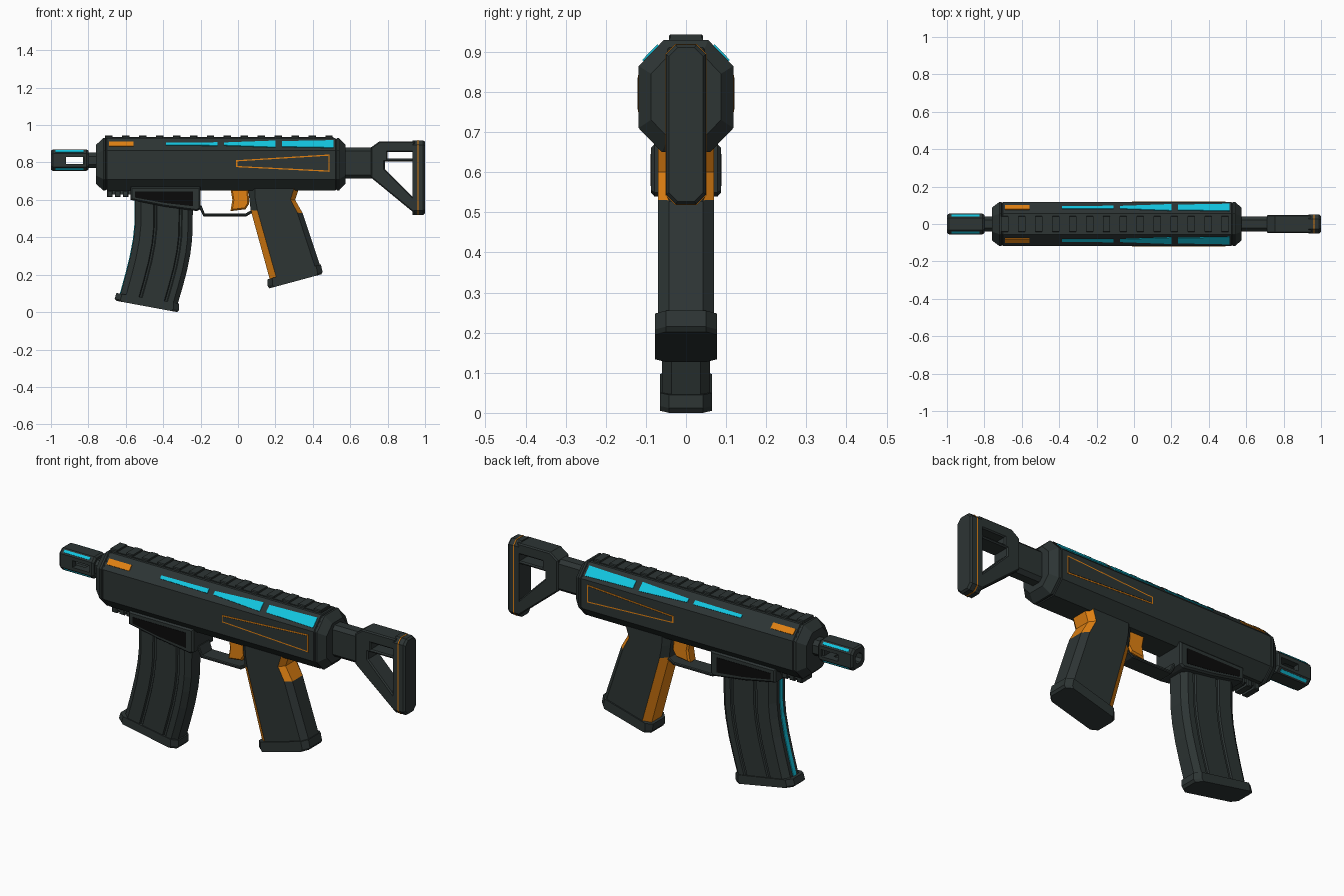
import bpy, bmesh
from mathutils import Vector

if "Cube" in bpy.data.objects:
    bpy.data.objects.remove(bpy.data.objects["Cube"])


def material(name, rgb):
    m = bpy.data.materials.new(name)
    m.use_nodes = True
    m.diffuse_color = (*rgb, 1)
    m.node_tree.nodes["Principled BSDF"].inputs["Base Color"].default_value = (*rgb, 1)
    return m


DARK = material("dark_gunmetal", (0.026, 0.035, 0.034))
BLACK = material("black", (0.003, 0.003, 0.003))
ORANGE = material("orange", (0.75, 0.22, 0.006))
CYAN = material("cyan", (0.006, 0.56, 0.74))


def finish(name, bm, *mats):
    bmesh.ops.recalc_face_normals(bm, faces=bm.faces)
    mesh = bpy.data.meshes.new(name)
    bm.to_mesh(mesh)
    bm.free()
    for m in mats:
        mesh.materials.append(m)
    ob = bpy.data.objects.new(name, mesh)
    bpy.context.collection.objects.link(ob)
    return ob


def loft(name, rings, *mats, paint=None):
    """Skin closed rings of points; paint(segment, edge) picks a material slot."""
    bm = bmesh.new()
    vs = [[bm.verts.new(p) for p in r] for r in rings]
    n = len(vs[0])
    for i in range(len(vs) - 1):
        for j in range(n):
            k = (j + 1) % n
            f = bm.faces.new((vs[i][j], vs[i][k], vs[i + 1][k], vs[i + 1][j]))
            f.material_index = paint(i, j) if paint else 0
    bm.faces.new(vs[0])
    bm.faces.new(vs[-1])
    return finish(name, bm, *mats)


def prism(name, pts, y0, y1, mat, chamfer=0.0):
    """Extrude an x-z outline along y, with optional chamfered rims."""
    bm = bmesh.new()
    f = bm.faces.new([bm.verts.new((x, y0, z)) for x, z in pts])
    ext = bmesh.ops.extrude_face_region(bm, geom=[f])["geom"]
    for v in ext:
        if isinstance(v, bmesh.types.BMVert):
            v.co.y = y1
    if chamfer:
        rims = [e for e in bm.edges if abs(e.verts[0].co.y - e.verts[1].co.y) < 1e-6]
        bmesh.ops.bevel(bm, geom=rims, offset=chamfer, segments=1,
                        affect='EDGES', clamp_overlap=True)
    return finish(name, bm, mat)


def box(name, x0, x1, hy, z0, z1, mat, chamfer=0.0):
    return prism(name, [(x0, z0), (x1, z0), (x1, z1), (x0, z1)], -hy, hy, mat, chamfer)


def octagon(x, hy, z0, z1, c):
    half = [(hy - c, z0), (hy, z0 + c), (hy, z1 - c), (hy - c, z1)]
    return [(x, y, z) for y, z in half] + [(x, -y, z) for y, z in reversed(half)]


def handle(name, stations, hy, half, *mats, paint=None):
    """Loft a mirrored section between front and back guide points."""
    rings = []
    for xf, zf, xb, zb in stations:
        side = [(xf + (xb - xf) * u, -v * hy, zf + (zb - zf) * u) for u, v in half]
        rings.append(side + [(x, -y, z) for x, y, z in reversed(side)])
    return loft(name, rings, *mats, paint=paint)


# Receiver: octagonal body with tapered ends and a seam near each cap
MID_Z = 0.79
SECTION = [(0.06, 0.65), (0.118, 0.71), (0.118, 0.865), (0.055, 0.93)]


def body_ring(x, s):
    half = [(y * s, MID_Z + (z - MID_Z) * s) for y, z in SECTION]
    return [(x, y, z) for y, z in half] + [(x, -y, z) for y, z in reversed(half)]


loft("receiver", [body_ring(x, s) for x, s in (
    (-0.76, 0.74), (-0.72, 1), (-0.71, 1), (-0.707, 0.97), (-0.703, 0.97), (-0.70, 1),
    (0.52, 1), (0.523, 0.97), (0.527, 0.97), (0.53, 1), (0.54, 1), (0.575, 0.74))], DARK)

# Top rail and front lower rail
box("top_rail_base", -0.70, 0.51, 0.042, 0.92, 0.935, DARK)
for i in range(14):
    x = -0.69 + i * 0.0905
    box("top_rail_tooth", x - 0.02, x + 0.02, 0.043, 0.925, 0.944, DARK, 0.004)
box("lower_rail_base", -0.70, -0.55, 0.04, 0.63, 0.66, DARK)
for i in range(3):
    x = -0.685 + i * 0.042
    box("lower_rail_tooth", x - 0.015, x + 0.015, 0.045, 0.615, 0.65, DARK, 0.004)

# Coloured plates on the upper slanted faces
(y_low, z_low), (y_top, z_top) = SECTION[2:]


def slant_plate(name, x0, x1, w0, w1, mat):
    """Plate on both shoulders, half-widths w0 and w1 across at its two ends."""
    for s in (-1, 1):
        rings = []
        for lift in (-0.002, 0.003):
            ring = []
            for x, w in ((x0, -w0), (x1, -w1), (x1, w1), (x0, w0)):
                y = 0.087 + w
                z = z_low + (y_low - y) * (z_top - z_low) / (y_low - y_top)
                ring.append((x, s * (y + lift), z + lift))
            rings.append(ring)
        loft(name, rings, mat)


slant_plate("front_marker", -0.69, -0.56, 0.011, 0.011, ORANGE)
slant_plate("light_panel_front", -0.385, -0.11, 0.006, 0.008, CYAN)
slant_plate("light_panel_middle", -0.075, 0.20, 0.007, 0.017, CYAN)
slant_plate("light_panel_rear", 0.235, 0.51, 0.014, 0.019, CYAN)

# Side panels: orange outline with a dark centre, and black well recesses
PANEL = [(-0.01, 0.775), (0.49, 0.75), (0.49, 0.843), (-0.01, 0.812)]
INNER = [(-0.004, 0.781), (0.484, 0.757), (0.484, 0.836), (-0.004, 0.806)]
RECESS = [(-0.55, 0.645), (-0.55, 0.612), (-0.39, 0.583), (-0.24, 0.566), (-0.24, 0.645)]
for s in (-1, 1):
    prism("side_panel_outline", PANEL, s * 0.116, s * 0.1195, ORANGE)
    prism("side_panel_centre", INNER, s * 0.116, s * 0.121, DARK)
    prism("well_recess", RECESS, s * 0.085, s * 0.0885, BLACK)

# Magazine well
prism("magazine_well", [(-0.575, 0.67), (-0.575, 0.60), (-0.40, 0.565), (-0.22, 0.54),
                        (-0.20, 0.55), (-0.20, 0.67)], -0.087, 0.087, DARK, 0.008)

# Curved magazine with side grooves, stripe and base
MAG = [(-0.55, 0.62, -0.24, 0.60), (-0.55, 0.47, -0.245, 0.39), (-0.558, 0.39, -0.255, 0.31),
       (-0.575, 0.30, -0.273, 0.22), (-0.60, 0.20, -0.297, 0.13), (-0.63, 0.09, -0.325, 0.035)]
RIBS = [(0, 0.55), (0.1, 1)]
for u in (0.32, 0.76):
    RIBS += [(u, 1), (u + 0.015, 0.88), (u + 0.045, 0.88), (u + 0.06, 1)]
RIBS += [(0.92, 1), (1, 0.6)]
CHAMFERED = [(0, 0.65), (0.09, 1), (0.91, 1), (1, 0.65)]
handle("magazine", MAG, 0.06, RIBS, DARK)
handle("magazine_stripe", [(xf - 0.004, zf, xf + 0.01, zf) for xf, zf, _, _ in MAG],
       0.012, [(0, 1), (1, 1)], CYAN)
handle("magazine_base", [(-0.65, 0.102, -0.315, 0.045), (-0.66, 0.07, -0.315, 0.012),
                         (-0.65, 0.06, -0.325, 0.0)], 0.065, CHAMFERED, DARK)


# Pistol grip: orange front strip below, orange web at the upper back
def grip_paint(i, j):
    if i == 2 and j in (0, 6, 7):
        return 1
    return 1 if i < 2 and j in (2, 3, 4) else 0


handle("grip", [(0.055, 0.66, 0.325, 0.66), (0.06, 0.61, 0.305, 0.60),
                (0.068, 0.545, 0.345, 0.53), (0.17, 0.175, 0.44, 0.245)], 0.07,
       [(0, 0.6), (0.13, 1), (0.9, 1), (1, 0.6)], DARK, ORANGE, paint=grip_paint)
handle("grip_base", [(0.157, 0.175, 0.443, 0.255), (0.158, 0.14, 0.452, 0.215),
                     (0.168, 0.127, 0.445, 0.202)], 0.077, CHAMFERED, DARK)

# Trigger and guard
prism("trigger", [(-0.04, 0.66), (-0.03, 0.60), (-0.04, 0.54), (0.04, 0.55),
                  (0.06, 0.58), (0.055, 0.66)], -0.03, 0.03, ORANGE, 0.008)
prism("trigger_guard", [(-0.215, 0.57), (-0.185, 0.512), (0.045, 0.512), (0.09, 0.54),
                        (0.09, 0.556), (0.04, 0.527), (-0.178, 0.527), (-0.195, 0.57)],
      -0.045, 0.045, DARK, 0.004)

# Barrel and slotted muzzle
loft("barrel", [octagon(x, 0.041, 0.77, 0.852, 0.02) for x in (-0.83, -0.74)], DARK)
muzzle = loft("muzzle", [octagon(-1, 0.048, 0.762, 0.863, 0.02),
                         octagon(-0.99, 0.055, 0.755, 0.87, 0.022),
                         octagon(-0.81, 0.055, 0.755, 0.87, 0.022),
                         octagon(-0.80, 0.048, 0.762, 0.863, 0.02)], DARK)
cutters = [box("slot_cutter", -0.92, -0.82, 0.1, 0.793, 0.829, DARK),
           loft("bore_cutter", [octagon(x, 0.026, 0.785, 0.837, 0.014) for x in (-1.02, -0.87)], DARK)]
bpy.context.view_layer.objects.active = muzzle
for cutter in cutters:
    cutter.hide_render = True
    mod = muzzle.modifiers.new("cut", 'BOOLEAN')
    mod.operation, mod.solver, mod.object = 'DIFFERENCE', 'EXACT', cutter
    bpy.ops.object.modifier_apply(modifier=mod.name)
    bpy.data.objects.remove(cutter)

# Light strips on the four muzzle corners
for sy in (-1, 1):
    for sz in (-1, 1):
        mid = Vector((0, sy * 0.044, 0.8125 + sz * 0.0465))
        along = Vector((0, sy, -sz)) * 0.005
        out = Vector((0, sy, sz)) * 0.002
        ring = [mid + along + out, mid - along + out, mid - along - out, mid + along - out]
        loft("muzzle_light", [[p + Vector((x, 0, 0)) for p in ring] for x in (-0.975, -0.825)], CYAN)

# Shoulder stock: tube, open frame, butt pad and seam
loft("stock_tube", [octagon(x, 0.04, 0.715, 0.88, 0.018) for x in (0.56, 0.73)], DARK)
prism("stock_frame", [(0.71, 0.72), (0.71, 0.88), (0.755, 0.912), (0.945, 0.912), (0.945, 0.855),
                      (0.80, 0.855), (0.80, 0.82), (0.945, 0.82), (0.945, 0.805), (0.785, 0.805),
                      (0.785, 0.765), (0.945, 0.605), (0.945, 0.527)], -0.048, 0.048, DARK, 0.006)
loft("butt_pad", [octagon(0.932, 0.05, 0.52, 0.918, 0.024), octagon(0.99, 0.05, 0.52, 0.918, 0.024),
                  octagon(1.0, 0.043, 0.527, 0.911, 0.022)], DARK)
loft("butt_seam", [octagon(x, 0.0515, 0.5185, 0.9195, 0.024) for x in (0.960, 0.965)], ORANGE)
